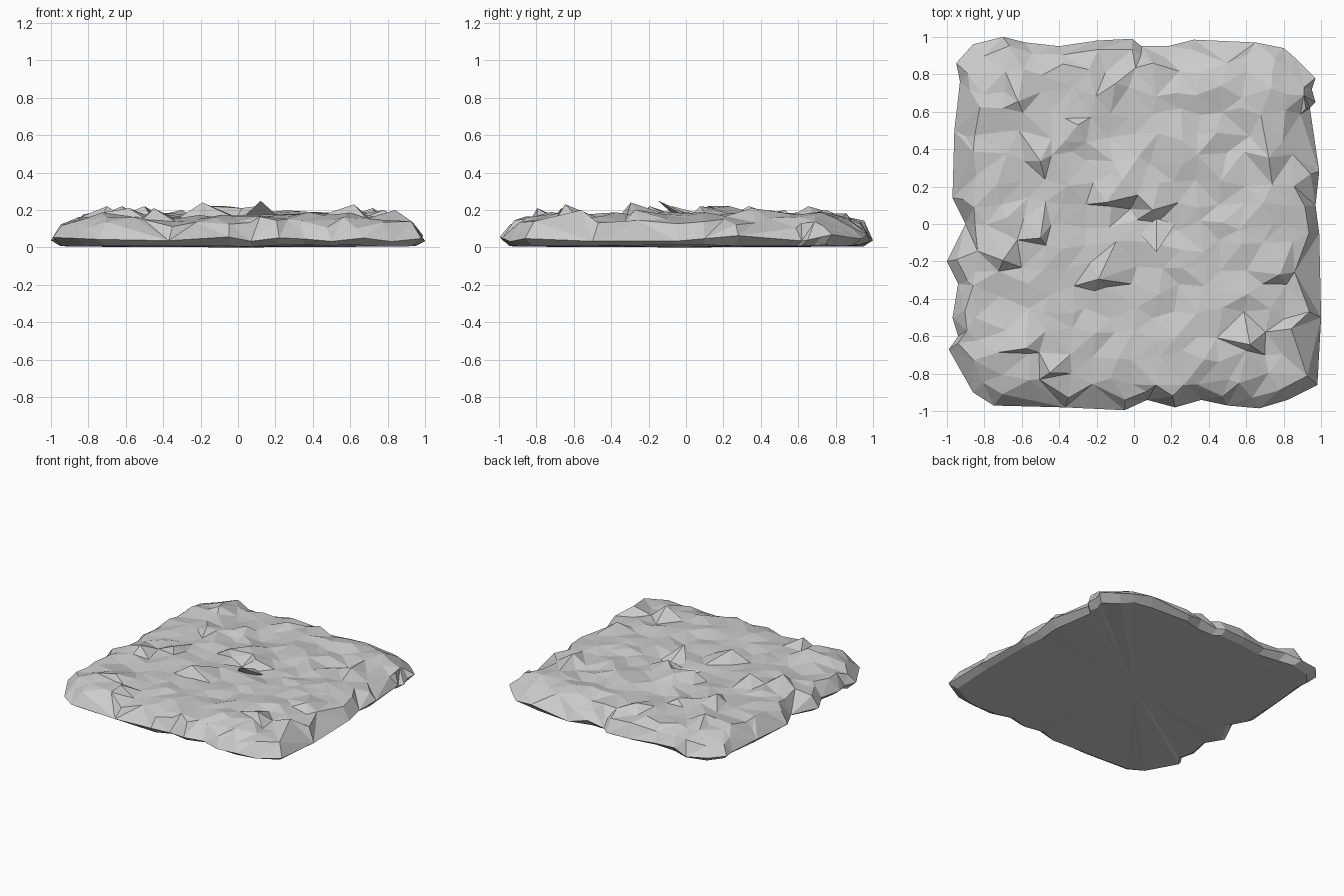
import bpy, bmesh, random
from mathutils import Vector, noise
from mathutils.geometry import delaunay_2d_cdt

if "Cube" in bpy.data.objects:
    bpy.data.objects.remove(bpy.data.objects["Cube"])

random.seed(7)

# Widest outline of the slab, seen from above
OUTLINE = [(-.75, -.97), (-.37, -.98), (-.05, -.995), (.07, -.94), (.22, -.98),
           (.36, -.94), (.5, -.97), (.67, -.985), (.82, -.94), (.98, -.86),
           (1, -.5), (.99, -.05), (.97, .1), (.99, .28), (.94, .62), (.97, .65),
           (.95, .72), (.97, .78), (.87, .88), (.8, .94), (.65, .97), (.32, .985),
           (.18, .95), (.04, .95), (-.01, .99), (-.2, .98), (-.4, .95), (-.58, .97),
           (-.7, 1), (-.86, .96), (-.95, .86), (-.93, .76), (-.96, .5), (-.97, .14),
           (-.9, 0), (-1, -.2), (-.94, -.32), (-.97, -.5), (-.94, -.6), (-.99, -.67),
           (-.86, -.9)]

# Jagged peaks and dips: x, y, height
PEAKS = [(.62, -.6, .23), (.84, -.56, .20), (-.5, -.03, .22), (-.19, -.25, .24),
         (-.7, -.15, .22), (-.45, -.75, .21), (-.62, .7, .22), (-.06, .28, .22),
         (.1, .12, .22), (-.15, .16, .22), (-.02, .08, .13), (.02, .2, .21),
         (-.5, .38, .22), (.72, .4, .21), (.78, -.27, .20), (-.58, -.62, .21),
         (-.1, .75, .2), (.1, .86, .18), (.7, -.7, .14), (-.3, .53, .2)]


def crumple(pt, amount):
    return noise.noise(Vector((pt[0] * 2.3, pt[1] * 2.3, 4.2))) * amount


# Layers of surface points: widest edge, shoulder, then rough top
pts = [(x, y, random.uniform(.03, .07)) for x, y in OUTLINE]
for x, y in OUTLINE:
    s = random.uniform(.93, .955)
    pts.append((x * s, y * s, random.uniform(.10, .145)))
pts += PEAKS
STEP = .118
for i in range(-7, 8):
    for j in range(-7, 8):
        x = i * STEP + random.uniform(-.035, .035)
        y = j * STEP + random.uniform(-.035, .035)
        if abs(x) + abs(y) > 1.62:
            continue
        if any((x - p[0]) ** 2 + (y - p[1]) ** 2 < .0035 for p in PEAKS):
            continue
        edge = max(abs(i), abs(j)) == 7
        z = (.155 if edge else .17) + random.uniform(-.016, .016)
        pts.append((x, y, z + crumple((x, y), .025)))

n = len(OUTLINE)
flat, _, faces, origin, _, _ = delaunay_2d_cdt(
    [Vector(p[:2]) for p in pts], [], [list(range(n))], 1, 1e-5)

bm = bmesh.new()
verts = []
for co, src in zip(flat, origin):
    k = src[0]
    # peaks lean a little, giving small overhanging ledges
    lean = -.045 if 2 * n <= k < 2 * n + len(PEAKS) and pts[k][2] > .2 else 0
    verts.append(bm.verts.new((co.x, co.y + lean, pts[k][2])))
for f in faces:
    bm.faces.new([verts[i] for i in f])

# Undercut rim and nearly flat underside
rim = [e for e in bm.edges if e.is_boundary]
lower = [g for g in bmesh.ops.extrude_edge_only(bm, edges=rim)["geom"]]
for v in (g for g in lower if isinstance(g, bmesh.types.BMVert)):
    v.co = (v.co.x * .95, v.co.y * .95, random.uniform(.004, .014))
base = [g for g in lower if isinstance(g, bmesh.types.BMEdge)]
loop = list({v for e in base for v in e.verts})
centre = bm.verts.new((0, 0, 0))
for e in base:
    bm.faces.new((*e.verts, centre))
bmesh.ops.recalc_face_normals(bm, faces=bm.faces)
mesh = bpy.data.meshes.new("rock_slab")
bm.to_mesh(mesh)
bm.free()
bpy.context.collection.objects.link(bpy.data.objects.new("rock_slab", mesh))

# Tallest shard, leaning towards the front
bm = bmesh.new()
tip, *foot = [bm.verts.new(c) for c in
              [(.12, -.15, .25), (.03, -.05, .16), (.22, 0, .16), (.12, -.04, .15), (.12, .03, .17)]]
for a, b in ((0, 2), (2, 1), (1, 3), (3, 0)):
    bm.faces.new((tip, foot[a], foot[b]))
bmesh.ops.recalc_face_normals(bm, faces=bm.faces)
mesh = bpy.data.meshes.new("leaning_shard")
bm.to_mesh(mesh)
bm.free()
bpy.context.collection.objects.link(bpy.data.objects.new("leaning_shard", mesh))
